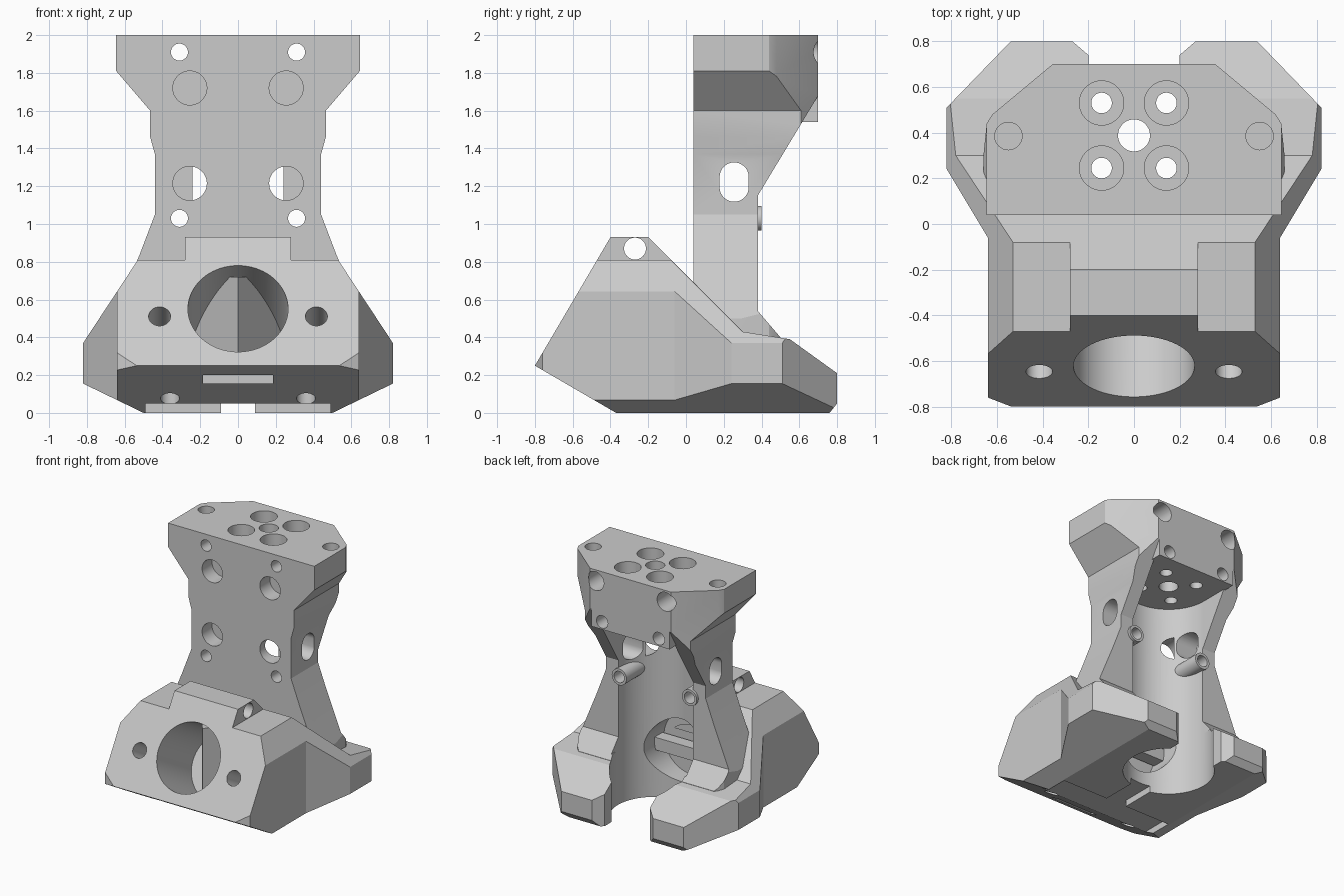
import bpy, bmesh, math
from mathutils import Vector

if "Cube" in bpy.data.objects:
    bpy.data.objects.remove(bpy.data.objects["Cube"])


def prism(name, pts, axis, a, b):
    """Extrude a 2D outline along an axis (x: yz points, y: xz points, z: xy points)."""
    def place(p, t):
        return {'x': (t, p[0], p[1]), 'y': (p[0], t, p[1]), 'z': (p[0], p[1], t)}[axis]
    bm = bmesh.new()
    lo = [bm.verts.new(place(p, a)) for p in pts]
    hi = [bm.verts.new(place(p, b)) for p in pts]
    n = len(pts)
    bm.faces.new(lo)
    bm.faces.new(hi)
    for i in range(n):
        bm.faces.new((lo[i], lo[(i + 1) % n], hi[(i + 1) % n], hi[i]))
    bmesh.ops.recalc_face_normals(bm, faces=bm.faces)
    return to_object(name, bm)


def to_object(name, bm):
    me = bpy.data.meshes.new(name)
    bm.to_mesh(me)
    bm.free()
    ob = bpy.data.objects.new(name, me)
    bpy.context.collection.objects.link(ob)
    return ob


def mirrored(half):
    return half + [(-x, v) for x, v in reversed(half)]


def rod(start, end, r, seg=48):
    start, end = Vector(start), Vector(end)
    d = end - start
    bm = bmesh.new()
    bmesh.ops.create_cone(bm, cap_ends=True, segments=seg, radius1=r, radius2=r, depth=d.length)
    ob = to_object("cutter", bm)
    ob.rotation_mode = 'QUATERNION'
    ob.rotation_quaternion = d.to_track_quat('Z', 'Y')
    ob.location = (start + end) / 2
    return ob


def box(x0, x1, y0, y1, z0, z1):
    return prism("cutter", [(x0, y0), (x1, y0), (x1, y1), (x0, y1)], 'z', z0, z1)


def boolean(ob, tool, op='DIFFERENCE'):
    mod = ob.modifiers.new("bool", 'BOOLEAN')
    mod.operation, mod.solver, mod.object = op, 'EXACT', tool
    tool.hide_render = True
    bpy.context.view_layer.objects.active = ob
    bpy.ops.object.modifier_apply(modifier=mod.name)
    bpy.data.objects.remove(tool)


# Base: side outline clipped by the plan and the front section
base = prism("base", [(-.8, .25), (-.4, .93), (-.2, .93), (.3, .43), (.55, .39), (.8, .21),
                      (.8, .05), (.76, 0), (-.37, 0)], 'x', -1, 1)
boolean(base, prism("clip", mirrored([(.51, -.81), (.64, -.76), (.64, -.06), (.82, .24),
                                      (.82, .51), (.53, .81)]), 'z', -.1, 1.1), 'INTERSECT')
boolean(base, prism("clip", mirrored([(.28, .94), (.28, .81), (.53, .81), (.82, .37),
                                      (.82, .155), (.5, 0)]), 'y', -1, 1), 'INTERSECT')

# Inclined fan inlet with a divider inside, and screw holes beside it
n = Vector((0, .866, -.5))
inlet = Vector((0, -.62, .55))
boolean(base, rod(inlet - n * .2, inlet + n * .5, .265, 96))
boolean(base, prism("divider", [(0, -.45), (.25, -.1), (-.25, -.1)], 'z', .1, .72), 'UNION')
for s in (-1, 1):
    p = Vector((s * .415, -.645, .51))
    boolean(base, rod(p - n * .1, p + n * .3, .058))
    boolean(base, rod((s * .36, -.5, -.1), (s * .36, -.5, .2), .05))

# Ridge cross hole, front slit and underside recess
boolean(base, rod((-.5, -.27, .87), (.5, -.27, .87), .058))
boolean(base, box(-.185, .185, -.9, -.58, .155, .2))
boolean(base, box(-.49, .49, -.6, -.2, -.1, .05))
boolean(base, box(-.09, .09, -.3, .3, -.1, .05))

# Column: side outline with flat-bottomed head block, clipped by front and plan outlines
column = prism("column", [(.04, .2), (.04, 2), (.7, 2), (.7, 1.68), (.38, 1.15),
                          (.38, .54), (.5, .4), (.5, .2)], 'x', -1, 1)
boolean(column, box(-.345, .345, .3, .7, 1.54, 1.95), 'UNION')
boolean(column, prism("clip", mirrored([(.645, 2.1), (.645, 1.81), (.465, 1.6), (.465, 1.46),
                                        (.44, 1.37), (.44, 1.05), (.52, .84), (.66, .5),
                                        (.66, .1)]), 'y', -1, 1), 'INTERSECT')
boolean(column, prism("clip", mirrored([(.7, -.1), (.645, .44), (.62, .48), (.35, .705),
                                        (.345, .75)]), 'z', -.1, 2.1), 'INTERSECT')

body = base
body.name = "tool_mount"
boolean(body, column, 'UNION')

# Vertical bore, open to the back, with the gap between the two arms
boolean(body, rod((0, .39, -.1), (0, .39, 1.54), .33, 96))
boolean(body, box(-.33, .33, .39, .95, .435, 1.54))
boolean(body, prism("cutter", mirrored([(.2, .4), (.2, .74), (.27, .8), (.27, .95)]),
                    'z', -.1, .6))

# Arched opening at the bottom of the bore, with a cross bar
boolean(body, rod((0, -.08, .4), (0, .25, .4), .25, 96))
boolean(body, box(-.27, .27, -.06, .04, .33, .43), 'UNION')

# Column holes, bosses and side slots
for s in (-1, 1):
    boolean(body, rod((s * .31, .15, 1.03), (s * .31, .4, 1.03), .065), 'UNION')
    boolean(body, rod((s * .31, -.03, 1.03), (s * .31, .9, 1.03), .045))
    boolean(body, rod((s * .31, -.1, 1.91), (s * .31, .9, 1.91), .045))
    boolean(body, rod((s * .31, .5, 1.91), (s * .31, .9, 1.91), .075))
    boolean(body, rod((s * .25, .5, 1.6), (s * .25, .9, 1.6), .05))
    for z in (1.215, 1.72):
        boolean(body, rod((s * .255, -.1, z), (s * .255, .165, z), .09))
    boolean(body, rod((s * .55, .385, 1.8), (s * .55, .385, 2.1), .06))
    for y in (.245, .53):
        boolean(body, rod((s * .142, y, 1.4), (s * .142, y, 2.1), .045))
        boolean(body, rod((s * .142, y, 1.86), (s * .142, y, 2.1), .097))
boolean(body, rod((0, .388, 1.4), (0, .388, 2.1), .07))
slot = [(.255 + .077 * math.cos(a) , 1.222 + (.027 if a < math.pi else -.027) + .077 * math.sin(a))
        for a in [math.pi * (i + .5) / 20 for i in range(40)]]
boolean(body, prism("cutter", slot, 'x', -.8, .8))

# Smooth bores, crisp edges
bpy.ops.object.select_all(action='DESELECT')
body.select_set(True)
bpy.context.view_layer.objects.active = body
bpy.ops.object.shade_smooth_by_angle(angle=math.radians(20))
